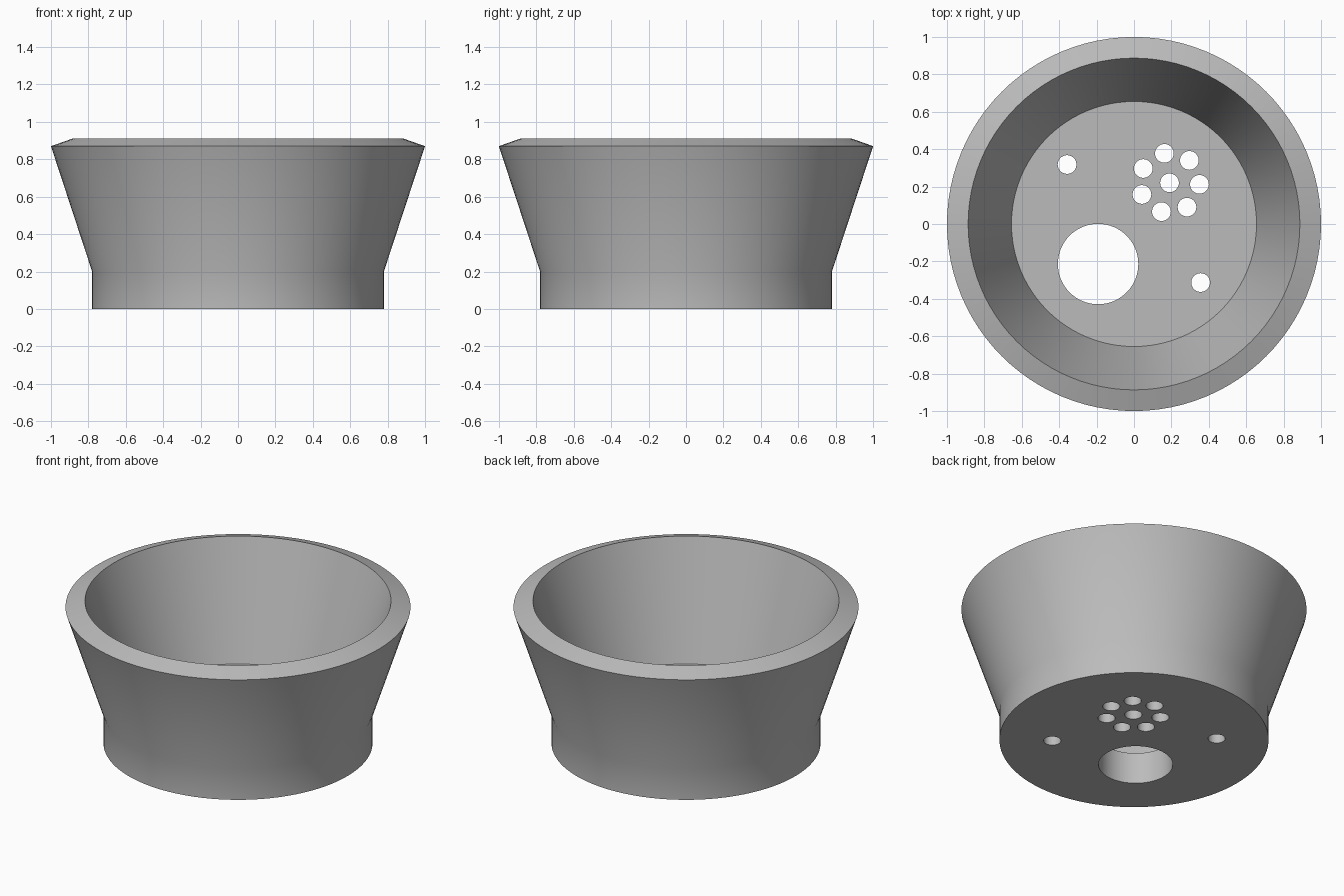
import bpy
import bmesh
import math

cube = bpy.data.objects.get("Cube")
if cube:
    bpy.data.objects.remove(cube, do_unlink=True)

SEGMENTS = 96
FLOOR = 0.2

grey = bpy.data.materials.new("plain grey")
grey.use_nodes = True
grey.diffuse_color = (0.5, 0.5, 0.5, 1)
grey.node_tree.nodes["Principled BSDF"].inputs["Base Color"].default_value = (0.5, 0.5, 0.5, 1)


def lathe(name, profile, segments, centre=(0, 0)):
    """Closed solid of revolution; the two profile ends are capped."""
    bm = bmesh.new()
    rings = []
    for r, z in profile:
        rings.append([bm.verts.new((centre[0] + r * math.cos(2 * math.pi * i / segments),
                                    centre[1] + r * math.sin(2 * math.pi * i / segments), z))
                      for i in range(segments)])
    for low, high in zip(rings, rings[1:]):
        for i in range(segments):
            j = (i + 1) % segments
            bm.faces.new((low[i], low[j], high[j], high[i]))
    bm.faces.new(rings[0][::-1])
    bm.faces.new(rings[-1])
    bmesh.ops.recalc_face_normals(bm, faces=bm.faces)
    mesh = bpy.data.meshes.new(name)
    bm.to_mesh(mesh)
    bm.free()
    mesh.materials.append(grey)
    obj = bpy.data.objects.new(name, mesh)
    bpy.context.collection.objects.link(obj)
    return obj


# Flared bowl: straight foot, sloping wall, bevelled rim, inner wall, floor
bowl = lathe("flared_bowl", [(0.78, 0), (0.78, FLOOR), (1.0, 0.87),
                             (0.887, 0.91), (0.655, FLOOR)], SEGMENTS)

# Holes: one large opening, two screw holes, a ring of seven round a centre
holes = [(-0.192, -0.214, 0.215), (-0.358, 0.318, 0.05), (0.356, -0.313, 0.05)]
cx, cy = 0.19, 0.22
holes.append((cx, cy, 0.05))
for k in range(7):
    a = math.radians(100) + 2 * math.pi * k / 7
    holes.append((cx + 0.16 * math.cos(a), cy + 0.16 * math.sin(a), 0.05))

# Drill every hole through the floor
bpy.context.view_layer.objects.active = bowl
for x, y, r in holes:
    cutter = lathe("hole_cutter", [(r, -0.1), (r, FLOOR + 0.1)], 64 if r > 0.1 else 32, (x, y))
    cutter.hide_render = True
    mod = bowl.modifiers.new("drill", 'BOOLEAN')
    mod.operation = 'DIFFERENCE'
    mod.solver = 'EXACT'
    mod.object = cutter
    bpy.ops.object.modifier_apply(modifier=mod.name)
    bpy.data.objects.remove(cutter, do_unlink=True)

# Smooth walls with crisp rims
bpy.ops.object.select_all(action='DESELECT')
bowl.select_set(True)
bpy.ops.object.shade_smooth_by_angle(angle=math.radians(30))
